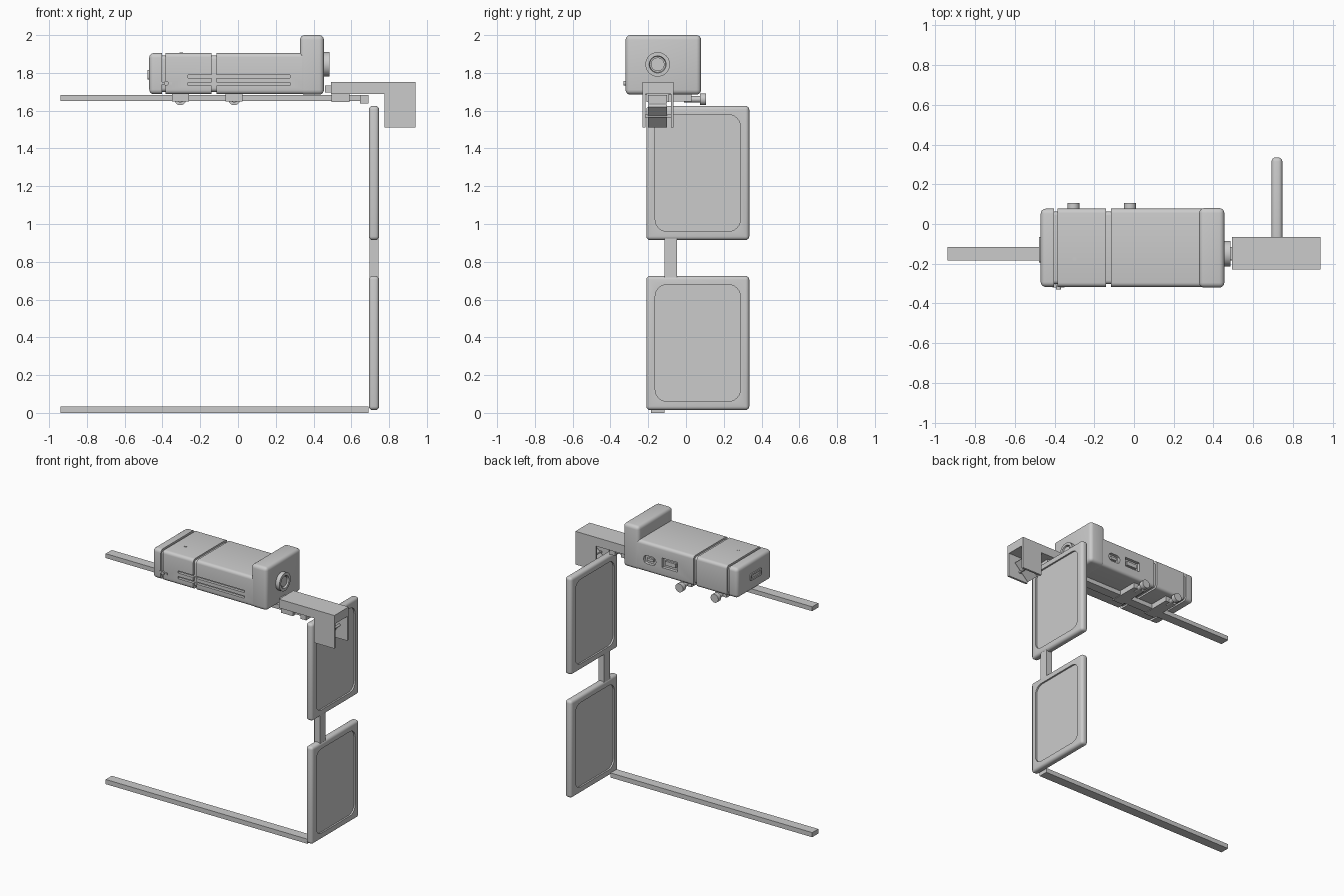
import bpy, bmesh, math
from mathutils import Vector, Matrix

if "Cube" in bpy.data.objects:
    bpy.data.objects.remove(bpy.data.objects["Cube"])

grey = bpy.data.materials.new("light_grey")
grey.diffuse_color = (0.6, 0.6, 0.6, 1)
grey.use_nodes = True
grey.node_tree.nodes["Principled BSDF"].inputs["Base Color"].default_value = grey.diffuse_color


def finish(name, bm):
    me = bpy.data.meshes.new(name)
    bmesh.ops.recalc_face_normals(bm, faces=bm.faces)
    bm.to_mesh(me)
    bm.free()
    me.materials.append(grey)
    ob = bpy.data.objects.new(name, me)
    bpy.context.collection.objects.link(ob)
    return ob


def smooth(ob):
    bpy.ops.object.select_all(action='DESELECT')
    ob.select_set(True)
    bpy.context.view_layer.objects.active = ob
    bpy.ops.object.shade_smooth_by_angle(angle=math.radians(35))


def box(name, x, y, z, r=0, rule=lambda a, b: True, seg=4):
    """Box from ranges; edges passing the rule are rounded by r."""
    bm = bmesh.new()
    bmesh.ops.create_cube(bm, size=1)
    for v in bm.verts:
        v.co = Vector([s[0] if c < 0 else s[1] for c, s in zip(v.co, (x, y, z))])
    if r:
        edges = [e for e in bm.edges if rule(e.verts[0].co, e.verts[1].co)]
        bmesh.ops.bevel(bm, geom=edges, offset=r, offset_type='OFFSET',
                        segments=seg, profile=0.5, affect='EDGES')
    ob = finish(name, bm)
    if r:
        smooth(ob)
    return ob


def along(i):
    return lambda a, b: abs(a[i] - b[i]) > 1e-4


def cyl(name, c, r, depth, axis, r2=None, n=40):
    bm = bmesh.new()
    rot = {'X': Matrix.Rotation(math.pi / 2, 4, 'Y'),
           'Y': Matrix.Rotation(-math.pi / 2, 4, 'X'), 'Z': Matrix()}[axis]
    bmesh.ops.create_cone(bm, cap_ends=True, segments=n, radius1=r, radius2=r2 or r,
                          depth=depth, matrix=Matrix.Translation(c) @ rot)
    ob = finish(name, bm)
    smooth(ob)
    return ob


def prism(name, pts, y0, y1):
    """Extrude an (x, z) outline from y0 to y1."""
    bm = bmesh.new()
    f = bm.faces.new([bm.verts.new((px, y0, pz)) for px, pz in pts])
    g = bmesh.ops.extrude_face_region(bm, geom=[f])['geom']
    bmesh.ops.translate(bm, vec=(0, y1 - y0, 0),
                        verts=[v for v in g if isinstance(v, bmesh.types.BMVert)])
    return finish(name, bm)


def cut(ob, *cutters):
    for c in cutters:
        m = ob.modifiers.new("cut", 'BOOLEAN')
        m.operation, m.solver, m.object = 'DIFFERENCE', 'EXACT', c
        bpy.context.view_layer.objects.active = ob
        bpy.ops.object.modifier_apply(modifier=m.name)
        bpy.data.objects.remove(c)
    smooth(ob)


# Camera body: grooved segments around an inner core, taller head at the front
Y, Z = (-0.317, 0.077), (1.687, 1.905)
box("body_core", (-0.44, 0.40), (-0.303, 0.063), (1.70, 1.892), 0.02, along(0))
rear = box("body_rear_cap", (-0.47, -0.403), Y, Z, 0.025,
           lambda a, b: not (a.x > -0.41 and b.x > -0.41))
box("body_middle", (-0.385, -0.14), Y, Z, 0.022, along(0))
main = box("body_main", (-0.115, 0.37), Y, Z, 0.022, along(0))
box("body_head", (0.328, 0.455), (-0.32, 0.08), (1.685, 2.0), 0.025)

# Vent slots on the front side and ports on the back side
middle = bpy.data.objects["body_middle"]
core = bpy.data.objects["body_core"]
for z in (1.782, 1.741):
    for part in (main, middle, core):
        cut(part, box("slot_cutter", (-0.265, 0.275), (-0.35, -0.297), (z - 0.008, z + 0.008)))
for part in (main, core):
    cut(part, box("port_cutter", (0.015, 0.14), (0.055, 0.10), (1.755, 1.825)),
        box("oval_port_cutter", (0.19, 0.29), (0.055, 0.10), (1.75, 1.81), 0.025, along(1), 2))
box("port_tongue", (0.035, 0.12), (0.05, 0.07), (1.775, 1.805))
box("oval_port_tongue", (0.215, 0.265), (0.05, 0.07), (1.77, 1.79))

# Rear socket, side button, top pin
socket = box("rear_socket", (-0.478, -0.46), (-0.195, -0.065), (1.765, 1.815), 0.012, along(0))
cut(socket, box("socket_cutter", (-0.5, -0.468), (-0.182, -0.078), (1.778, 1.802)))
cyl("side_button", (-0.38, -0.32, 1.745), 0.013, 0.02, 'Y', n=20)
box("side_latch", (-0.41, -0.35), (-0.320, -0.305), (1.738, 1.752))
cyl("top_pin", (-0.30, -0.175, 1.904), 0.01, 0.006, 'Z', n=20)

# Lens ring with a sunken front element
lens = cyl("lens_ring", (0.465, -0.15, 1.845), 0.065, 0.04, 'X')
cut(lens, cyl("lens_cutter", (0.485, -0.15, 1.845), 0.042, 0.03, 'X', r2=0.048))
cyl("lens_glass", (0.468, -0.15, 1.845), 0.036, 0.02, 'X')

# Rails
box("top_rail", (-0.94, 0.69), (-0.185, -0.115), (1.652, 1.684))
box("bottom_rail", (-0.94, 0.69), (-0.185, -0.115), (0.0, 0.034))
box("rail_clamp", (0.495, 0.59), (-0.21, -0.09), (1.646, 1.688))
box("rail_end_block", (0.645, 0.69), (-0.2, -0.1), (1.638, 1.684))

# Clamp knobs tying the body to the rail
for i, x in enumerate((-0.305, -0.02)):
    box(f"knob_plate_{i}", (x - 0.045, x + 0.045), (-0.2, 0.03), (1.648, 1.69))
    cyl(f"knob_stem_{i}", (x, 0.04, 1.66), 0.017, 0.1, 'Y', n=24)
    cyl(f"knob_{i}", (x, 0.09, 1.66), 0.031, 0.034, 'Y', n=32)

# Hood bracket: solid arm, two hanging cheeks and a slanted mirror between them
box("hood_arm", (0.493, 0.94), (-0.23, -0.065), (1.688, 1.752))
box("hood_tab", (0.46, 0.495), (-0.18, -0.115), (1.695, 1.732))
for side, y in (("front", -0.23), ("back", -0.08)):
    box(f"hood_cheek_{side}", (0.775, 0.94), (y, y + 0.015), (1.51, 1.69))
prism("slanted_mirror", [(0.785, 1.51), (0.90, 1.62), (0.89, 1.632), (0.775, 1.522)],
      -0.2, -0.1)
box("mirror_axle", (0.83, 0.85), (-0.225, -0.07), (1.565, 1.58))

# Two framed panels recessed on both sides, joined by a link bar
for name, z0, z1 in (("lower", 0.015, 0.725), ("upper", 0.915, 1.625)):
    panel = box(f"{name}_panel", (0.693, 0.747), (-0.21, 0.335), (z0, z1), 0.02)
    cut(panel, *[box("recess_cutter", xr, (-0.163, 0.287), (z0 + 0.047, z1 - 0.047),
                     0.06, along(0), 6) for xr in ((0.66, 0.705), (0.735, 0.78))])
box("link_bar", (0.697, 0.743), (-0.115, -0.048), (0.71, 0.93))
